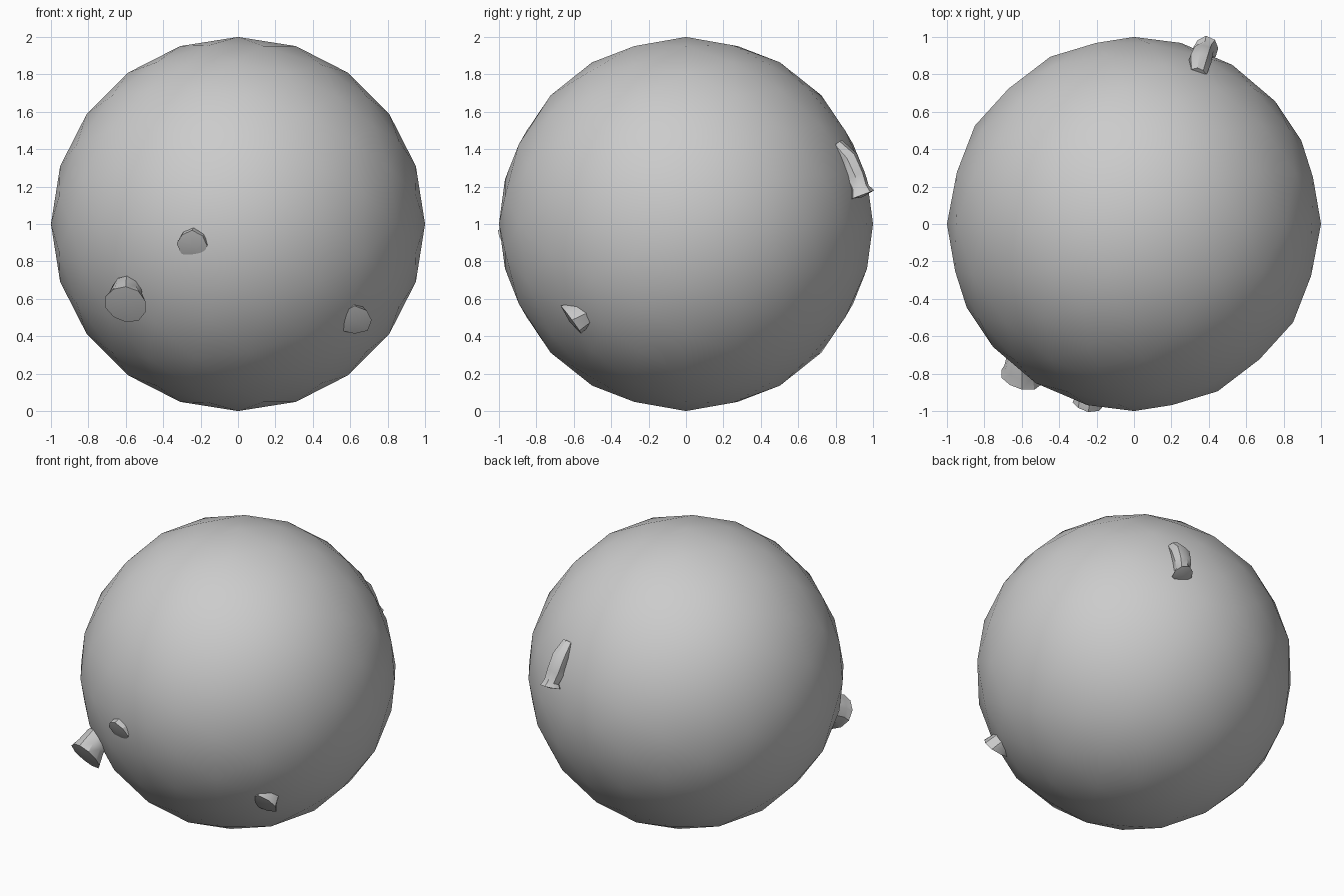
import bpy, bmesh, math
from mathutils import Vector

if "Cube" in bpy.data.objects:
    bpy.data.objects.remove(bpy.data.objects["Cube"])

grey = bpy.data.materials.new("plain_grey")
grey.diffuse_color = (0.6, 0.6, 0.6, 1)
grey.use_nodes = True
grey.node_tree.nodes["Principled BSDF"].inputs["Base Color"].default_value = grey.diffuse_color


def finish(obj, angle):
    obj.data.materials.append(grey)
    bpy.ops.object.select_all(action='DESELECT')
    obj.select_set(True)
    bpy.context.view_layer.objects.active = obj
    bpy.ops.object.shade_smooth_by_angle(angle=math.radians(angle))


def stub(name, path, end_normal, sides=8, wobble=0.06):
    """Lofted lump: path is (x, y, z, radius) from buried root to end face."""
    bm = bmesh.new()
    pts = [Vector(p[:3]) for p in path]
    rings = []
    for i, p in enumerate(path):
        if i == len(path) - 1:
            t = Vector(end_normal).normalized()
        else:
            t = (pts[i + 1] - pts[max(i - 1, 0)]).normalized()
        u = t.cross(Vector((1, 0, 0))).normalized()
        v = t.cross(u)
        ring = []
        for k in range(sides):
            a = math.tau * k / sides
            r = p[3] * (1 + wobble * math.sin(3 * a + i))
            ring.append(bm.verts.new(pts[i] + r * (math.cos(a) * u + math.sin(a) * v)))
        rings.append(ring)
    for a, b in zip(rings, rings[1:]):
        for k in range(sides):
            j = (k + 1) % sides
            bm.faces.new((a[k], a[j], b[j], b[k]))
    bm.faces.new(rings[0])
    # slightly domed end face
    tip = bm.verts.new(pts[-1] + 0.012 * Vector(end_normal).normalized())
    for k in range(sides):
        bm.faces.new((rings[-1][k], rings[-1][(k + 1) % sides], tip))
    bmesh.ops.recalc_face_normals(bm, faces=bm.faces)
    mesh = bpy.data.meshes.new(name)
    bm.to_mesh(mesh)
    bm.free()
    obj = bpy.data.objects.new(name, mesh)
    bpy.context.collection.objects.link(obj)
    finish(obj, 35)


# Main ball, with its pole axis running front to back
bpy.ops.mesh.primitive_ico_sphere_add(subdivisions=3, radius=1, location=(0, 0, 1),
                                      rotation=(-math.pi / 2, 0, 0))
ball = bpy.context.object
ball.name = "ball"
bpy.ops.object.transform_apply(location=True, rotation=True, scale=True)
finish(ball, 30)

# Flared stub, front left
stub("left_stub", [(-0.54, -0.60, 0.66, 0.09), (-0.595, -0.72, 0.635, 0.088),
                   (-0.60, -0.775, 0.605, 0.095), (-0.60, -0.82, 0.57, 0.115)],
     (-0.2, -0.8, -0.55), 10, 0.03)

# Low stub, front centre
stub("centre_stub", [(-0.23, -0.86, 0.92, 0.07), (-0.235, -0.93, 0.905, 0.08),
                     (-0.245, -0.965, 0.89, 0.082)],
     (-0.15, -0.85, -0.45))

# Stub, front right
stub("right_stub", [(0.58, -0.47, 0.55, 0.06), (0.61, -0.55, 0.515, 0.075),
                    (0.625, -0.613, 0.484, 0.092)],
     (0.05, -0.81, -0.59))

# Curved stub hanging down the back
stub("back_stub", [(0.34, 0.80, 1.42, 0.045), (0.35, 0.865, 1.345, 0.062),
                   (0.365, 0.907, 1.25, 0.058), (0.38, 0.93, 1.19, 0.05),
                   (0.385, 0.94, 1.155, 0.068)],
     (0, 0.35, -0.93))
